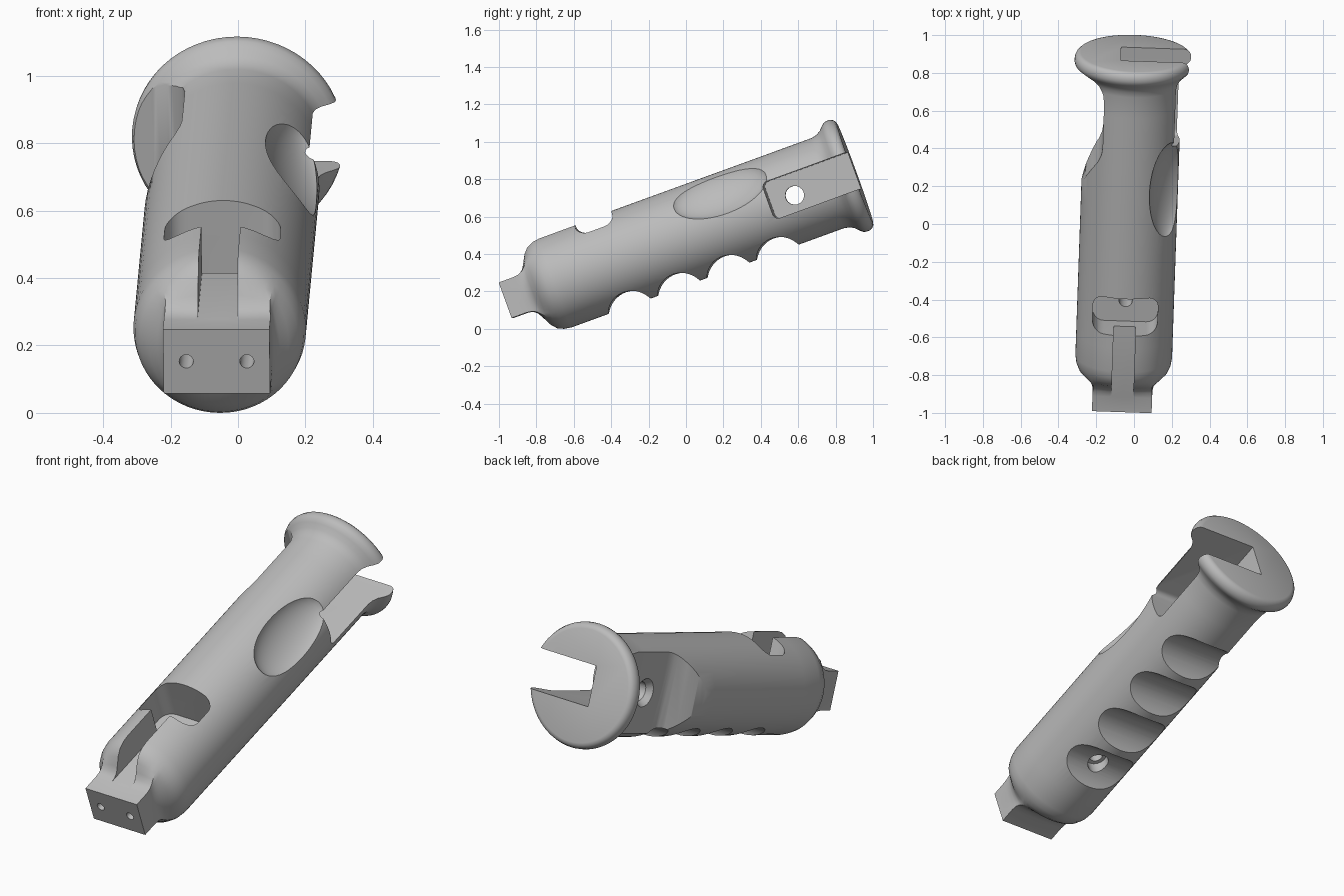
import bpy, bmesh
from math import sin, cos, pi, radians
from mathutils import Matrix, Vector

old = bpy.data.objects.get("Cube")
if old:
    bpy.data.objects.remove(old, do_unlink=True)

grey = bpy.data.materials.new("mid_grey")
grey.use_nodes = True
GREY = (0.5, 0.5, 0.5, 1)
grey.diffuse_color = GREY
grey.node_tree.nodes["Principled BSDF"].inputs["Base Color"].default_value = GREY


def finish(name, bm):
    bmesh.ops.recalc_face_normals(bm, faces=bm.faces)
    mesh = bpy.data.meshes.new(name)
    bm.to_mesh(mesh)
    bm.free()
    mesh.materials.append(grey)
    obj = bpy.data.objects.new(name, mesh)
    bpy.context.collection.objects.link(obj)
    return obj


def loft(name, sections, n=64):
    """Rings along y; blend 0 is a rectangle, 1 an ellipse."""
    bm = bmesh.new()
    rings = []
    for y, hx, hz, blend in sections:
        ring = []
        for i in range(n):
            c, s = cos(2 * pi * i / n), sin(2 * pi * i / n)
            k = blend + (1 - blend) / max(abs(c), abs(s))
            ring.append(bm.verts.new((hx * c * k, y, hz * s * k)))
        rings.append(ring)
    for a, b in zip(rings, rings[1:]):
        for i in range(n):
            j = (i + 1) % n
            bm.faces.new((a[i], a[j], b[j], b[i]))
    bm.faces.new(rings[0])
    bm.faces.new(rings[-1])
    return finish(name, bm)


def box(name, lo, hi, axis=None, radius=0.0):
    """Box with the edges along one axis rounded."""
    lo, hi = Vector(lo), Vector(hi)
    bm = bmesh.new()
    bmesh.ops.create_cube(bm, size=1, matrix=Matrix.Translation((lo + hi) / 2)
                          @ Matrix.Diagonal((*(hi - lo), 1)))
    if axis is not None:
        edges = [e for e in bm.edges
                 if abs((e.verts[0].co - e.verts[1].co).normalized()[axis]) > 0.9]
        bmesh.ops.bevel(bm, geom=edges, offset=radius, segments=6,
                        profile=0.5, affect='EDGES')
    return finish(name, bm)


def rod(name, start, end, r1, r2=None, n=32):
    """Cylinder or cone between two points."""
    start, end = Vector(start), Vector(end)
    d = end - start
    m = Matrix.Translation((start + end) / 2) @ d.to_track_quat('Z', 'Y').to_matrix().to_4x4()
    bm = bmesh.new()
    bmesh.ops.create_cone(bm, cap_ends=True, segments=n, radius1=r1,
                          radius2=r1 if r2 is None else r2, depth=d.length, matrix=m)
    return finish(name, bm)


def carve(target, cutter):
    mod = target.modifiers.new("cut", 'BOOLEAN')
    mod.operation = 'DIFFERENCE'
    mod.solver = 'EXACT'
    mod.object = cutter
    bpy.context.view_layer.update()
    bpy.ops.object.select_all(action='DESELECT')
    bpy.context.view_layer.objects.active = target
    target.select_set(True)
    bpy.ops.object.modifier_apply(modifier=mod.name)
    bpy.data.objects.remove(cutter, do_unlink=True)


# Grip body: square tang, rounded shoulder, barrel and flared end flange
R = 0.256
sections = [(-0.85, 0.158, 0.101, 0), (-0.765, 0.158, 0.101, 0),
            (-0.735, 0.161, 0.108, 0.08), (-0.713, 0.168, 0.125, 0.25),
            (-0.695, 0.182, 0.157, 0.5), (-0.672, 0.208, 0.203, 0.8),
            (-0.645, 0.235, 0.234, 1), (-0.61, 0.25, 0.25, 1), (-0.57, R, R, 1)]
sections += [(-0.57 + 0.13 * i, R, R, 1) for i in range(1, 12)]
flange = [(0.98, R), (1.01, 0.262), (1.035, 0.276), (1.055, 0.297), (1.072, 0.311),
          (1.088, 0.315), (1.105, 0.314), (1.122, 0.307), (1.132, 0.296), (1.136, 0.283)]
sections += [(y, r, r, 1) for y, r in flange]
grip = loft("grip_body", sections)

# Finger grooves underneath
for i in range(4):
    y = -0.24 + 0.281 * i
    carve(grip, rod("finger_groove", (-0.4, y, -0.308), (0.4, y, -0.308), 0.131, n=48))

# Flattened side with curved run-in and run-out
outline = [(0.38, -0.27), (0.42, -0.253), (0.47, -0.235), (0.53, -0.205), (0.59, -0.17),
           (0.63, -0.155), (0.67, -0.15), (0.92, -0.15), (0.97, -0.157), (1.01, -0.178),
           (1.04, -0.21), (1.06, -0.25), (1.068, -0.29), (1.07, -0.4), (0.38, -0.4)]
bm = bmesh.new()
face = bm.faces.new([bm.verts.new((x, y, -0.4)) for y, x in outline])
grown = bmesh.ops.extrude_face_region(bm, geom=[face])["geom"]
bmesh.ops.translate(bm, vec=(0, 0, 0.8),
                    verts=[v for v in grown if isinstance(v, bmesh.types.BMVert)])
carve(grip, finish("side_flat", bm))

# Thumb scoop on the upper left
bm = bmesh.new()
bmesh.ops.create_uvsphere(bm, u_segments=40, v_segments=24, radius=1,
                          matrix=Matrix.Rotation(radians(-36), 4, 'Y')
                          @ Matrix.Translation((0.275, 0.43, 0))
                          @ Matrix.Diagonal((0.085, 0.27, 0.16, 1)))
carve(grip, finish("thumb_scoop", bm))

# Blade slot, open to the left side and the end
carve(grip, box("end_slot", (-0.07, 0.655, -0.09), (0.5, 1.3, 0.118), 0, 0.03))
carve(grip, rod("cross_hole", (-0.3, 0.79, 0), (0.0, 0.79, 0), 0.05))
carve(grip, rod("cross_countersink", (-0.16, 0.79, 0), (-0.12, 0.79, 0), 0.08, 0.05))

# Top pocket with its channel running to the tang
carve(grip, box("top_pocket", (-0.172, -0.366, 0.02), (0.172, -0.157, 0.4), 2, 0.06))
carve(grip, box("top_channel", (-0.058, -0.84, 0.103), (0.058, -0.3, 0.4)))

# Screw hole from the first groove up to the pocket
carve(grip, rod("screw_hole", (0, -0.25, -0.3), (0, -0.25, 0.1), 0.035))
carve(grip, rod("screw_counterbore", (0, -0.25, -0.3), (0, -0.25, -0.13), 0.055))

# Pin holes in the tang face
for x in (-0.09, 0.09):
    carve(grip, rod("pin_hole", (x, -0.9, 0), (x, -0.7, 0), 0.021, n=24))

# Stand the grip at its tilt
grip.data.transform(Matrix.Translation((-0.03, 0, 0)) @ Matrix.Rotation(radians(-2), 4, 'Z')
                    @ Matrix.Rotation(radians(20), 4, 'X') @ Matrix.Translation((0, 0, 0.478)))
ys = [v.co.y for v in grip.data.vertices]
zs = [v.co.z for v in grip.data.vertices]
grip.data.transform(Matrix.Translation((0, -(min(ys) + max(ys)) / 2, -min(zs))))
bpy.ops.object.select_all(action='DESELECT')
grip.select_set(True)
bpy.context.view_layer.objects.active = grip
bpy.ops.object.shade_smooth_by_angle(angle=radians(30))
